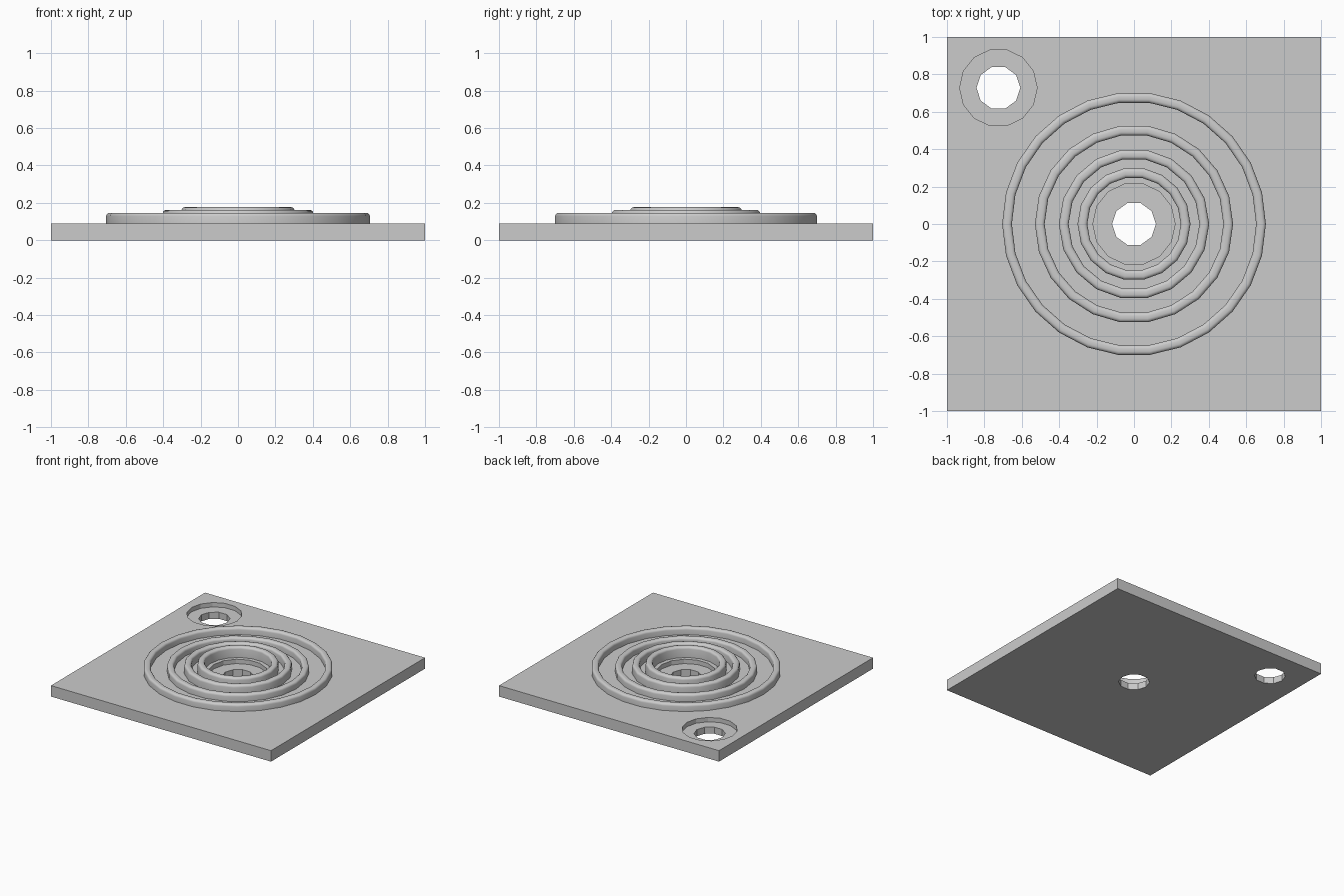
import bpy, bmesh
from math import cos, sin, pi, radians

cube = bpy.data.objects.get("Cube")
if cube:
    bpy.data.objects.remove(cube, do_unlink=True)

PLATE_TOP = 0.09
BORE_FLOOR = 0.054

grey = bpy.data.materials.new("plain grey")
grey.use_nodes = True
colour = (0.6, 0.6, 0.6, 1)
grey.diffuse_color = colour
grey.node_tree.nodes["Principled BSDF"].inputs["Base Color"].default_value = colour


def add_object(name, bm):
    bmesh.ops.recalc_face_normals(bm, faces=bm.faces)
    mesh = bpy.data.meshes.new(name)
    bm.to_mesh(mesh)
    bm.free()
    mesh.materials.append(grey)
    obj = bpy.data.objects.new(name, mesh)
    bpy.context.collection.objects.link(obj)
    return obj


def select(obj):
    bpy.ops.object.select_all(action="DESELECT")
    obj.select_set(True)
    bpy.context.view_layer.objects.active = obj


def lathe(name, profile, sides):
    """Sweep a closed (radius, height) profile around z."""
    bm = bmesh.new()
    loops = []
    for i in range(sides):
        a = 2 * pi * i / sides
        loops.append([bm.verts.new((r * cos(a), r * sin(a), z)) for r, z in profile])
    n = len(profile)
    for i in range(sides):
        here, there = loops[i], loops[(i + 1) % sides]
        for j in range(n):
            k = (j + 1) % n
            bm.faces.new((here[j], there[j], there[k], here[k]))
    return add_object(name, bm)


def drill(target, x, y, radius, sides, bottom):
    """Cut a faceted round hole from above down to the given height."""
    bm = bmesh.new()
    rim = [bm.verts.new((x + radius * cos(2 * pi * i / sides),
                         y + radius * sin(2 * pi * i / sides), bottom))
           for i in range(sides)]
    face = bm.faces.new(rim)
    lid = bmesh.ops.extrude_face_region(bm, geom=[face])["geom"]
    bmesh.ops.translate(bm, vec=(0, 0, 0.3),
                        verts=[v for v in lid if isinstance(v, bmesh.types.BMVert)])
    cutter = add_object("hole_cutter", bm)
    cutter.hide_render = True
    mod = target.modifiers.new("hole", "BOOLEAN")
    mod.operation = "DIFFERENCE"
    mod.solver = "EXACT"
    mod.object = cutter
    select(target)
    bpy.ops.object.modifier_apply(modifier=mod.name)
    bpy.data.objects.remove(cutter, do_unlink=True)


# Square base plate
bm = bmesh.new()
bmesh.ops.create_cube(bm, size=2)
for v in bm.verts:
    v.co.z = PLATE_TOP if v.co.z > 0 else 0
plate = add_object("base_plate", bm)

# Counterbored holes: centre and back right corner
for x, y, bore in ((0, 0, 0.22), (-0.725, 0.728, 0.207)):
    drill(plate, x, y, bore, 14, BORE_FLOOR)
    drill(plate, x, y, 0.117, 10, -0.1)

# Concentric raised rings with rounded tops
rings = (("outer_ring", 0.705, 0.147, 26), ("second_ring", 0.53, 0.147, 22),
         ("third_ring", 0.402, 0.162, 18), ("inner_ring", 0.302, 0.177, 18))
WIDTH, ROUND = 0.052, 0.018
for name, radius, top, sides in rings:
    inner = radius - WIDTH
    arc = [(ROUND * (1 - cos(a)), ROUND * (1 - sin(a)))
           for a in (0, pi / 6, pi / 3, pi / 2)]
    profile = [(radius, PLATE_TOP - 0.005)]
    profile += [(radius - dr, top - dz) for dr, dz in arc]
    profile += [(inner + dr, top - dz) for dr, dz in reversed(arc)]
    profile += [(inner, PLATE_TOP - 0.005)]
    ring = lathe(name, profile, sides)
    select(ring)
    bpy.ops.object.shade_smooth_by_angle(angle=radians(35))
